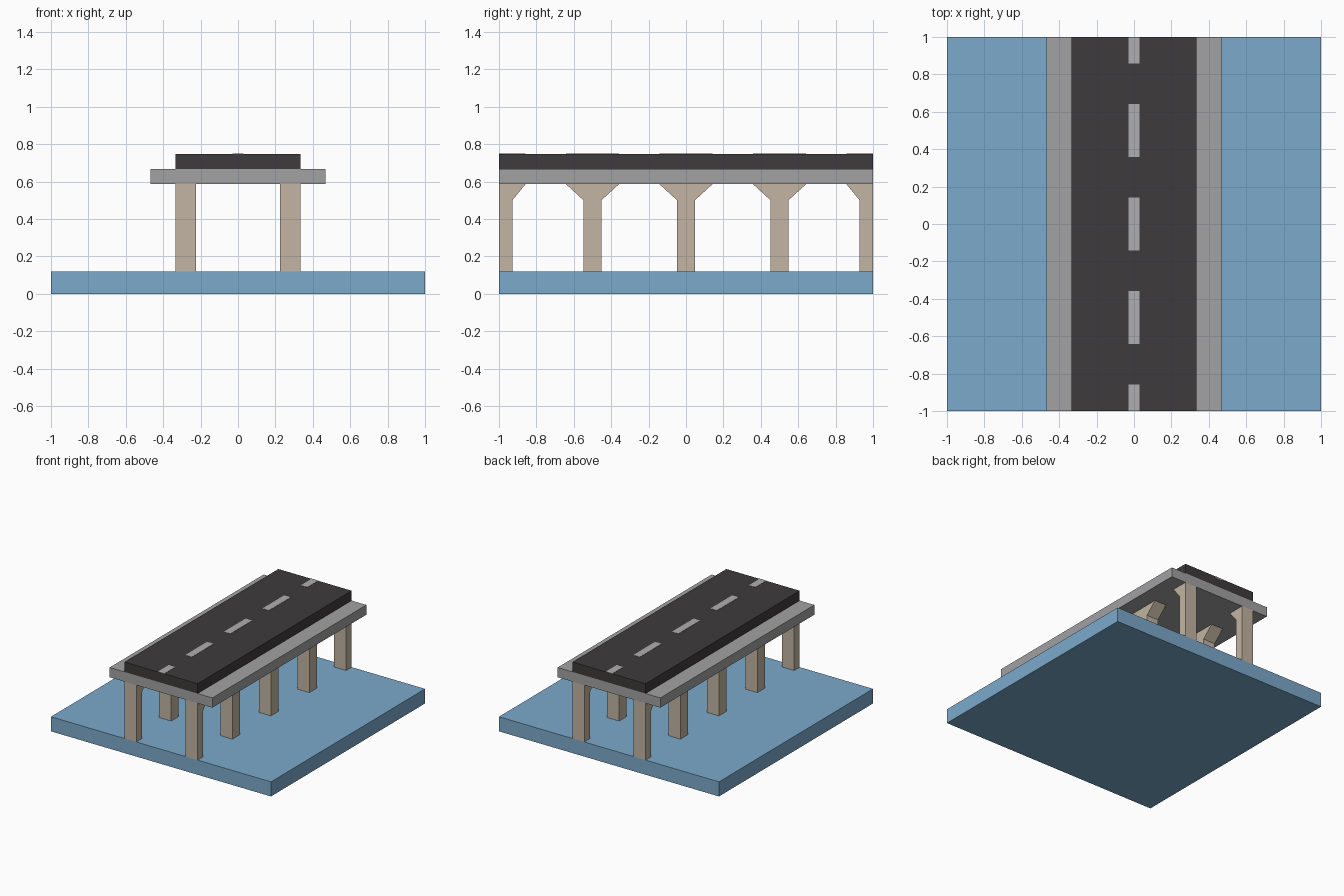
import bpy

if "Cube" in bpy.data.objects:
    bpy.data.objects.remove(bpy.data.objects["Cube"])


def material(name, rgb):
    m = bpy.data.materials.new(name)
    m.diffuse_color = (*rgb, 1)
    m.use_nodes = True
    m.node_tree.nodes["Principled BSDF"].inputs["Base Color"].default_value = m.diffuse_color
    return m


WATER = material("water_blue", (0.20, 0.40, 0.60))
STONE = material("pier_stone", (0.54, 0.46, 0.36))
ASPHALT = material("asphalt", (0.048, 0.044, 0.043))
CONCRETE = material("concrete", (0.36, 0.36, 0.37))
PAINT = material("road_paint", (0.43, 0.43, 0.44))


def prism(name, profile, x0, x1, mat):
    """Extrude a closed (y, z) profile from x0 to x1."""
    n = len(profile)
    verts = [(x, y, z) for x in (x0, x1) for y, z in profile]
    faces = [tuple(reversed(range(n))), tuple(range(n, 2 * n))]
    faces += [(i, (i + 1) % n, n + (i + 1) % n, n + i) for i in range(n)]
    mesh = bpy.data.meshes.new(name)
    mesh.from_pydata(verts, [], faces)
    mesh.materials.append(mat)
    obj = bpy.data.objects.new(name, mesh)
    bpy.context.collection.objects.link(obj)
    return obj


def box(name, x, y0, y1, z0, z1, mat):
    return prism(name, [(y0, z0), (y1, z0), (y1, z1), (y0, z1)], -x, x, mat)


WATER_TOP, FLARE, DECK_BOTTOM, DECK_TOP, ROAD_TOP = 0.12, 0.50, 0.587, 0.667, 0.748

# water slab, deck and road
box("water", 1, -1, 1, 0, WATER_TOP, WATER)
box("deck", 0.467, -1, 1, DECK_BOTTOM, DECK_TOP, CONCRETE)
box("road", 0.333, -1, 1, DECK_TOP, ROAD_TOP, ASPHALT)

# centre line dashes, cut off at the two ends
for i in range(-2, 3):
    y = i * 0.5
    box("lane_dash", 0.03, max(y - 0.142, -1), min(y + 0.142, 1),
        ROAD_TOP - 0.01, ROAD_TOP + 0.002, PAINT)

# piers with flared heads; the end ones are half profiles
middle = [(-0.048, WATER_TOP), (0.048, WATER_TOP), (0.048, FLARE),
          (0.143, DECK_BOTTOM), (-0.143, DECK_BOTTOM), (-0.048, FLARE)]
end = [(0, WATER_TOP), (0.072, WATER_TOP), (0.072, FLARE),
       (0.143, DECK_BOTTOM), (0, DECK_BOTTOM)]
for x0, x1 in ((-0.333, -0.224), (0.224, 0.333)):
    for y in (-0.5, 0, 0.5):
        prism("pier", [(y + a, z) for a, z in middle], x0, x1, STONE)
    prism("end_pier_front", [(a - 1, z) for a, z in end], x0, x1, STONE)
    prism("end_pier_back", [(1 - a, z) for a, z in reversed(end)], x0, x1, STONE)
